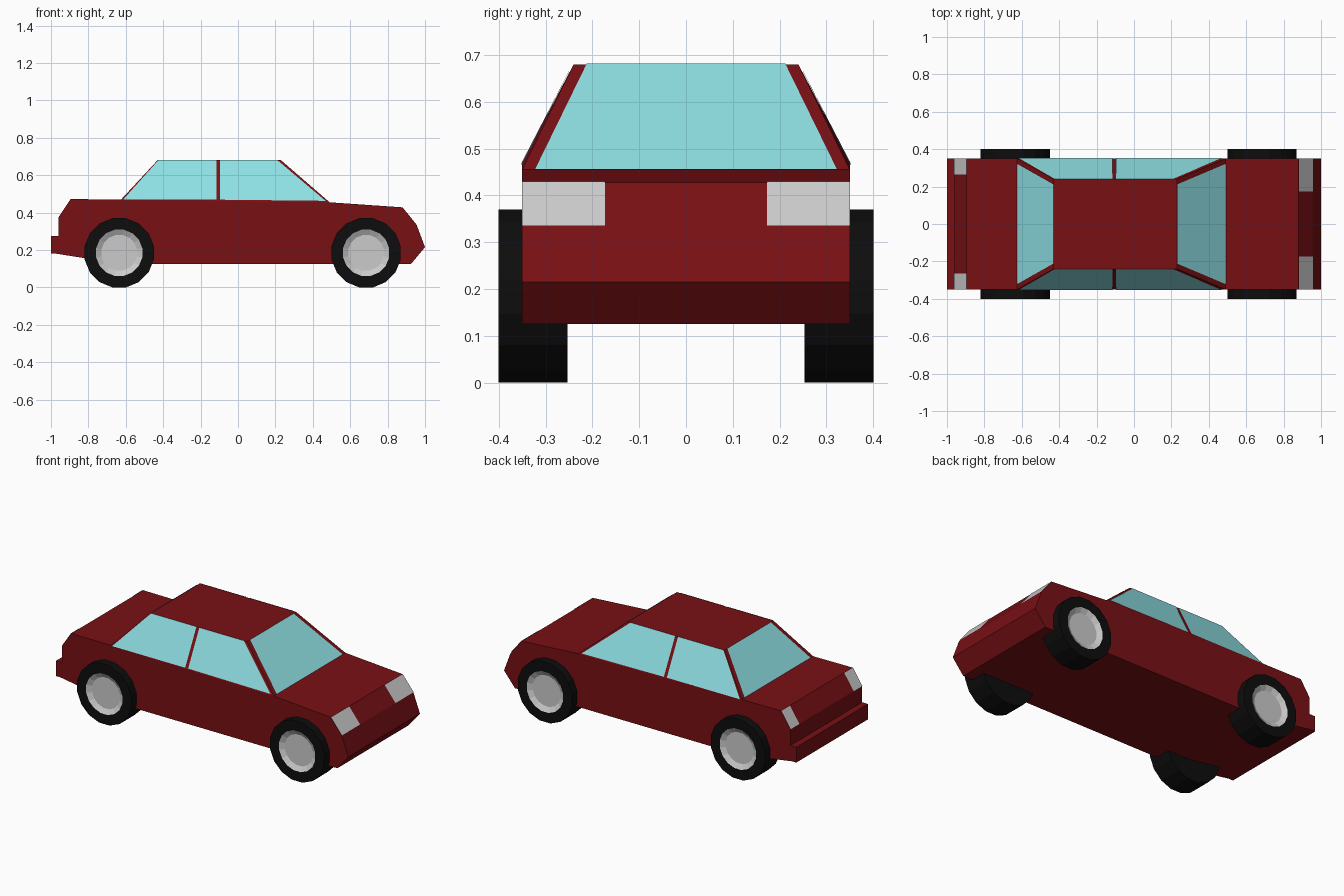
import bpy, bmesh, math
from mathutils import Vector

if "Cube" in bpy.data.objects:
    bpy.data.objects.remove(bpy.data.objects["Cube"])


def material(name, rgb):
    m = bpy.data.materials.new(name)
    m.diffuse_color = (*rgb, 1)
    m.use_nodes = True
    m.node_tree.nodes["Principled BSDF"].inputs["Base Color"].default_value = m.diffuse_color
    return m


RED = material("red_paint", (0.19, 0.005, 0.007))
GLASS = material("blue_glass", (0.27, 0.74, 0.77))
RUBBER = material("black_rubber", (0.004, 0.004, 0.004))
CENTRE = Vector((0, 0, 0.3))


def finish(name, bm, mat=None, recalc=True):
    if recalc:
        bmesh.ops.recalc_face_normals(bm, faces=bm.faces)
    me = bpy.data.meshes.new(name)
    bm.to_mesh(me)
    bm.free()
    if mat:
        me.materials.append(mat)
    ob = bpy.data.objects.new(name, me)
    bpy.context.collection.objects.link(ob)
    return ob


def loft(name, rings, mat=None, caps=(True, True)):
    """Skin a list of equal-length closed rings."""
    bm = bmesh.new()
    vs = [[bm.verts.new(p) for p in ring] for ring in rings]
    n = len(vs[0])
    for a, b in zip(vs, vs[1:]):
        for i in range(n):
            j = (i + 1) % n
            bm.faces.new((a[i], a[j], b[j], b[i]))
    if caps[0]:
        bm.faces.new(vs[0])
    if caps[1]:
        bm.faces.new(vs[-1])
    return finish(name, bm, mat)


def panel(name, corners, mat=None):
    """Flat quad laid just outside the bodywork, facing outwards."""
    bm = bmesh.new()
    f = bm.faces.new([bm.verts.new(p) for p in corners])
    f.normal_update()
    if f.normal.dot(f.calc_center_median() - CENTRE) < 0:
        f.normal_flip()
    bmesh.ops.translate(bm, verts=bm.verts, vec=f.normal * 0.002)
    return finish(name, bm, mat, recalc=False)


# Body: side profile across the full width
profile = [(-1, 0.18), (-1, 0.275), (-0.96, 0.275), (-0.96, 0.375), (-0.895, 0.472),
           (-0.62, 0.47), (0.49, 0.455), (0.88, 0.428), (0.955, 0.335), (1, 0.215),
           (0.925, 0.125), (-0.62, 0.125), (-0.97, 0.18)]
loft("body", [[(x, y, z) for x, z in profile] for y in (-0.35, 0.35)], RED)

# Cabin: tapered block
REAR, FRONT = (-0.625, 0.47), (0.49, 0.455)
RX, FX, RZ, RY = -0.43, 0.23, 0.68, 0.24
base = [(REAR[0], -0.35, REAR[1]), (FRONT[0], -0.35, FRONT[1]),
        (FRONT[0], 0.35, FRONT[1]), (REAR[0], 0.35, REAR[1])]
roof = [(RX, -RY, RZ), (FX, -RY, RZ), (FX, RY, RZ), (RX, RY, RZ)]
loft("cabin", [base, roof], RED)

# Windscreen and rear window
for name, (x, z), top in (("windscreen", FRONT, FX), ("rear_window", REAR, RX)):
    panel(name, [(x, -0.322, z), (x, 0.322, z), (top, 0.212, RZ), (top, -0.212, RZ)], GLASS)


def side_point(x, s, t):
    z = 0.462 if x > 0 else 0.468
    return (x, s * (0.35 + (RY - 0.35) * t), z + (RZ - z) * t)


for s, side in ((-1, "right"), (1, "left")):
    # Side windows either side of the door pillar
    for part, a, b, c, d in (("rear", -0.615, -0.115, -0.115, -0.425),
                             ("front", -0.095, 0.468, 0.21, -0.095)):
        panel(f"{side}_{part}_side_window",
              [side_point(a, s, 0), side_point(b, s, 0),
               side_point(c, s, 1), side_point(d, s, 1)], GLASS)
    # Lamps covering the sloped corners
    for part, lo, hi, inner in (("headlamp", (0.955, 0.335), (0.88, 0.428), 0.173),
                                ("tail_lamp", (-0.96, 0.375), (-0.895, 0.472), 0.265)):
        panel(f"{side}_{part}", [(lo[0], s * inner, lo[1]), (lo[0], s * 0.35, lo[1]),
                                 (hi[0], s * 0.35, hi[1]), (hi[0], s * inner, hi[1])])
    # Wheels: tyre, and dished rim with a flat hub
    for part, cx in (("rear", -0.635), ("front", 0.685)):
        def ring(r, y):
            n = 16
            return [(cx + r * math.cos((i + 0.5) * math.tau / n), s * y,
                     0.185 + r * math.sin((i + 0.5) * math.tau / n)) for i in range(n)]
        R = 0.185 / math.cos(math.pi / 16)
        loft(f"{side}_{part}_tyre", [ring(R, 0.253), ring(R, 0.40), ring(0.126, 0.40),
                                     ring(0.124, 0.37)], RUBBER)
        loft(f"{side}_{part}_rim", [ring(0.126, 0.37), ring(0.126, 0.40), ring(0.097, 0.383)])
